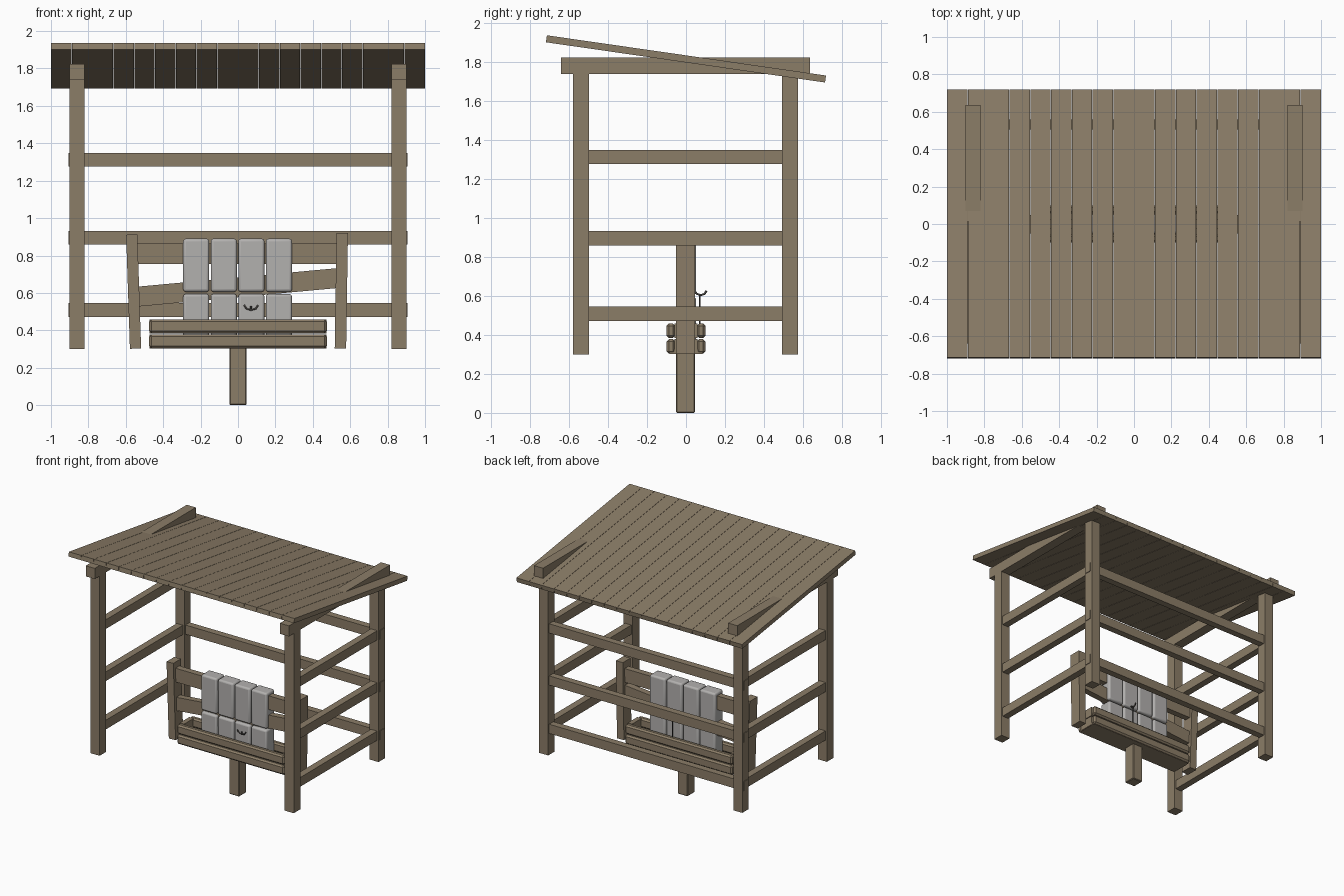
import bpy
from math import radians
from mathutils import Vector, Matrix

cube = bpy.data.objects.get("Cube")
if cube:
    bpy.data.objects.remove(cube)


def material(name, rgb):
    m = bpy.data.materials.new(name)
    m.use_nodes = True
    m.diffuse_color = (*rgb, 1)
    m.node_tree.nodes["Principled BSDF"].inputs["Base Color"].default_value = (*rgb, 1)
    return m


wood = material("weathered wood", (0.26, 0.205, 0.137))
stone = material("pale grey block", (0.45, 0.44, 0.43))
iron = material("dark metal", (0.06, 0.055, 0.05))


def box(name, x, y, z, mat=wood, bevel=0, segments=1, rot=None):
    """Box from three (low, high) ranges, optionally turned about its centre."""
    bpy.ops.mesh.primitive_cube_add(size=1)
    ob = bpy.context.object
    ob.name = name
    size = [r[1] - r[0] for r in (x, y, z)]
    ob.data.transform(Matrix.Diagonal((*size, 1)))
    ob.location = [(r[0] + r[1]) / 2 for r in (x, y, z)]
    if rot:
        ob.rotation_euler = rot
    ob.data.materials.append(mat)
    if bevel:
        mod = ob.modifiers.new("Bevel", 'BEVEL')
        mod.width, mod.segments = bevel, segments
        if segments > 1:
            bpy.ops.object.shade_smooth_by_angle(angle=radians(35))
    return ob


def wire(name, points, radius):
    cu = bpy.data.curves.new(name, 'CURVE')
    cu.dimensions = '3D'
    cu.bevel_depth, cu.bevel_resolution, cu.use_fill_caps = radius, 1, True
    sp = cu.splines.new('POLY')
    sp.points.add(len(points) - 1)
    for p, co in zip(sp.points, points):
        p.co = (*co, 1)
    cu.materials.append(mat := iron)
    ob = bpy.data.objects.new(name, cu)
    bpy.context.collection.objects.link(ob)
    return ob


# Sloping plank roof
count = 18
pitch = 2 / count
for i in range(count):
    x0 = -1 + i * pitch
    box("roof_plank", (x0 + 0.001, x0 + pitch - 0.001), (-0.723, 0.723),
        (1.797, 1.833), rot=(radians(-8.2), 0, 0))

# Shelter frame: posts, top beams, side rails
rail_heights = (0.508, 0.895, 1.312)
for side, s in (("right", -1), ("left", 1)):
    xs = sorted((s * 0.82, s * 0.9))
    box(side + "_front_post", xs, (-0.58, -0.497), (0.3, 1.74))
    box(side + "_back_post", xs, (0.492, 0.573), (0.3, 1.74))
    box(side + "_top_beam", xs, (-0.64, 0.637), (1.738, 1.823))
    for z in rail_heights:
        box(side + "_rail", sorted((s * 0.832, s * 0.888)), (-0.5, 0.505),
            (z - 0.037, z + 0.037))

# Back rails, pegged through the posts
for z in rail_heights:
    box("back_rail", (-0.905, 0.905), (0.506, 0.56), (z - 0.037, z + 0.037))

# Feeder on its central post
box("feeder_post", (-0.045, 0.045), (-0.05, 0.045), (0, 0.31), bevel=0.005)
box("trough_floor", (-0.47, 0.47), (-0.085, 0.085), (0.302, 0.325))
for s in (-1, 1):
    for z in (0.304, 0.384):
        box("trough_board", (-0.475, 0.475), sorted((s * 0.1, s * 0.055)),
            (z, z + 0.074), bevel=0.012)
    for z in (0.304, 0.384):
        box("trough_end", sorted((s * 0.435, s * 0.474)), (-0.06, 0.06), (z, z + 0.074))

# Leaning uprights and cross boards
box("right_upright", (-0.588, -0.528), (-0.05, 0.047), (0.302, 0.912),
    rot=(0, radians(-1.9), 0))
box("left_upright", (0.522, 0.583), (-0.05, 0.047), (0.302, 0.92),
    rot=(0, radians(0.9), 0))
box("upper_board", (-0.54, 0.54), (-0.025, 0.025), (0.755, 0.865))
box("tilted_board", (-0.535, 0.535), (-0.025, 0.025), (0.577, 0.683),
    rot=(0, radians(-5.3), 0))

# Two rows of rounded blocks
for col in range(4):
    x0 = -0.293 + col * 0.1475
    for z0, z1 in ((0.325, 0.594), (0.606, 0.89)):
        box("block", (x0, x0 + 0.139), (-0.052, 0.052), (z0, z1), stone, 0.014, 3)

# Curved hook on the front, and a forked hook behind
arc = [(-0.038, 0.014), (-0.025, -0.006), (0, -0.014), (0.025, -0.006), (0.038, 0.014)]
wire("front_hook", [(0.07 + a, -0.053, 0.522 + b) for a, b in arc], 0.005)
wire("front_hook_stem", [(0.07, -0.053, 0.505), (0.07, -0.053, 0.53)], 0.005)
wire("back_hook_stem", [(0.07, 0.07, 0.4), (0.07, 0.07, 0.61)], 0.004)
wire("back_hook_fork", [(0.07, 0.075 + a * 0.8, 0.615 + b * 0.8) for a, b in arc], 0.006)
